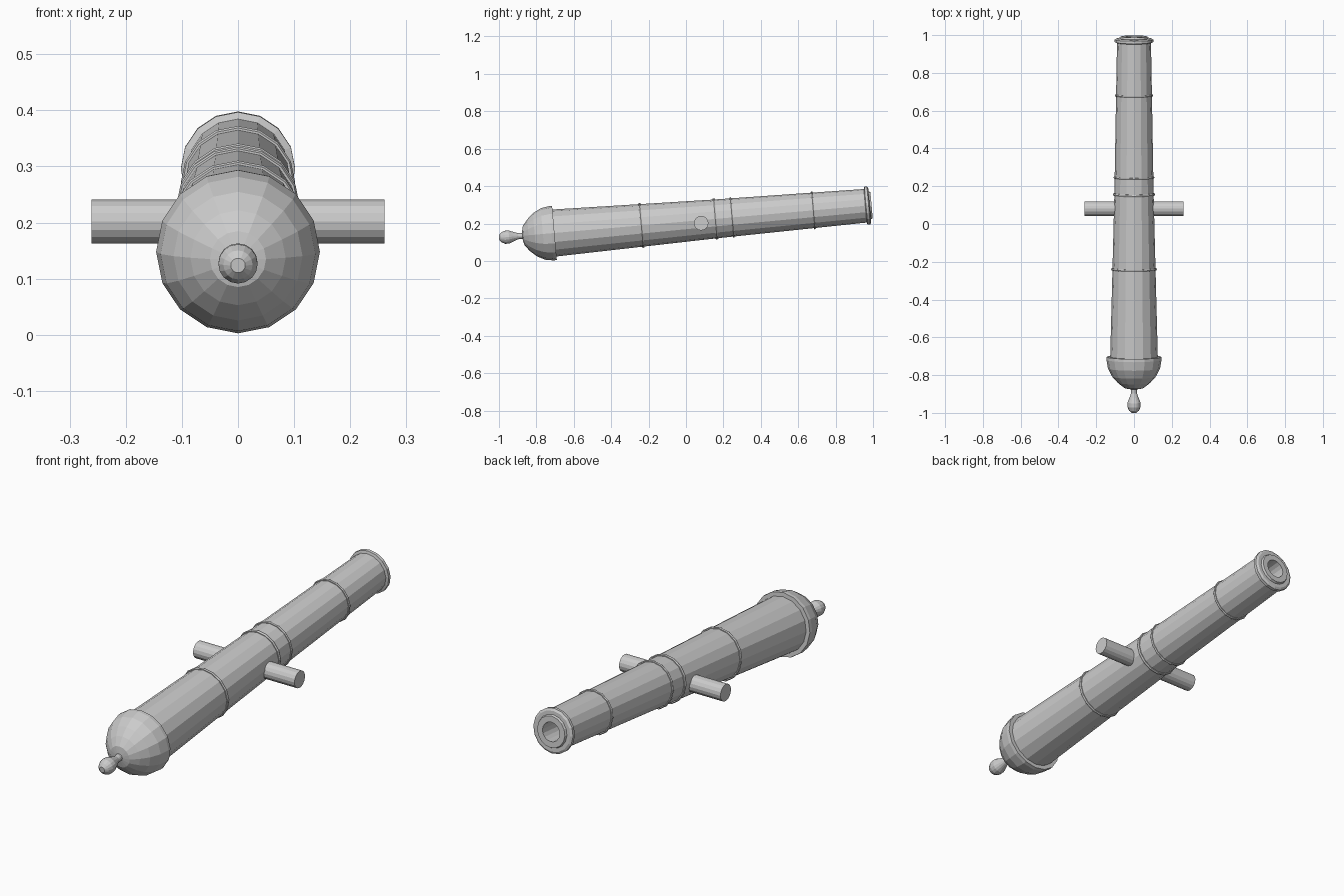
import bpy, bmesh, math
from mathutils import Matrix

if "Cube" in bpy.data.objects:
    bpy.data.objects.remove(bpy.data.objects["Cube"])

SIDES = 16
# Everything is lathed along y, then pitched up 5 degrees
TILT = Matrix.Translation((0, 0, 0.211)) @ Matrix.Rotation(math.radians(5), 4, 'X')


def finish(name, bm):
    bmesh.ops.recalc_face_normals(bm, faces=bm.faces)
    me = bpy.data.meshes.new(name)
    bm.to_mesh(me)
    bm.free()
    ob = bpy.data.objects.new(name, me)
    bpy.context.collection.objects.link(ob)
    return ob


def lathe(name, profile, closed=False):
    """Revolve (position along y, radius) pairs around the barrel axis."""
    bm = bmesh.new()
    rings = []
    for s, r in profile:
        rings.append([bm.verts.new((r * math.sin(2 * math.pi * i / SIDES), s,
                                    r * math.cos(2 * math.pi * i / SIDES)))
                      for i in range(SIDES)])
    pairs = list(zip(rings, rings[1:]))
    if closed:
        pairs.append((rings[-1], rings[0]))
    else:
        bm.faces.new(rings[0])
        bm.faces.new(rings[-1])
    for a, b in pairs:
        for i in range(SIDES):
            j = (i + 1) % SIDES
            bm.faces.new((a[i], a[j], b[j], b[i]))
    ob = finish(name, bm)
    ob.data.transform(TILT)
    return ob


# Barrel with domed breech, muzzle lip and bore
lathe("barrel", [
    (-0.878, 0.020), (-0.872, 0.050), (-0.845, 0.085), (-0.812, 0.115),
    (-0.768, 0.138), (-0.722, 0.146), (-0.706, 0.145), (-0.706, 0.126),
    (-0.24, 0.114), (0.155, 0.104), (0.68, 0.095), (0.962, 0.090),
    (0.966, 0.102), (0.980, 0.102), (0.986, 0.092), (0.986, 0.075),
    (0.996, 0.071), (0.996, 0.044), (0.55, 0.044)])

# Cascabel knob behind the breech
lathe("breech_knob", [
    (-1.003, 0.013), (-0.992, 0.026), (-0.972, 0.035), (-0.950, 0.035),
    (-0.925, 0.025), (-0.900, 0.016), (-0.880, 0.016), (-0.865, 0.025)])

# Raised reinforcing rings
for n, (s, r, w) in enumerate([(-0.24, 0.114, 0.006), (0.157, 0.104, 0.007),
                               (0.247, 0.102, 0.005), (0.683, 0.095, 0.005)]):
    lathe(f"barrel_ring_{n + 1}", [
        (s - w, r - 0.005), (s - w, r + 0.004), (s, r + 0.007),
        (s + w, r + 0.004), (s + w, r - 0.005)], closed=True)

# Trunnions: one pivot bar on each side
for side, x in (("left", -1), ("right", 1)):
    bm = bmesh.new()
    bmesh.ops.create_cone(
        bm, cap_ends=True, segments=16, radius1=0.039, radius2=0.039, depth=0.20,
        matrix=Matrix.Translation((x * 0.161, 0.081, 0.202)) @ Matrix.Rotation(math.pi / 2, 4, 'Y'))
    finish("trunnion_" + side, bm)
